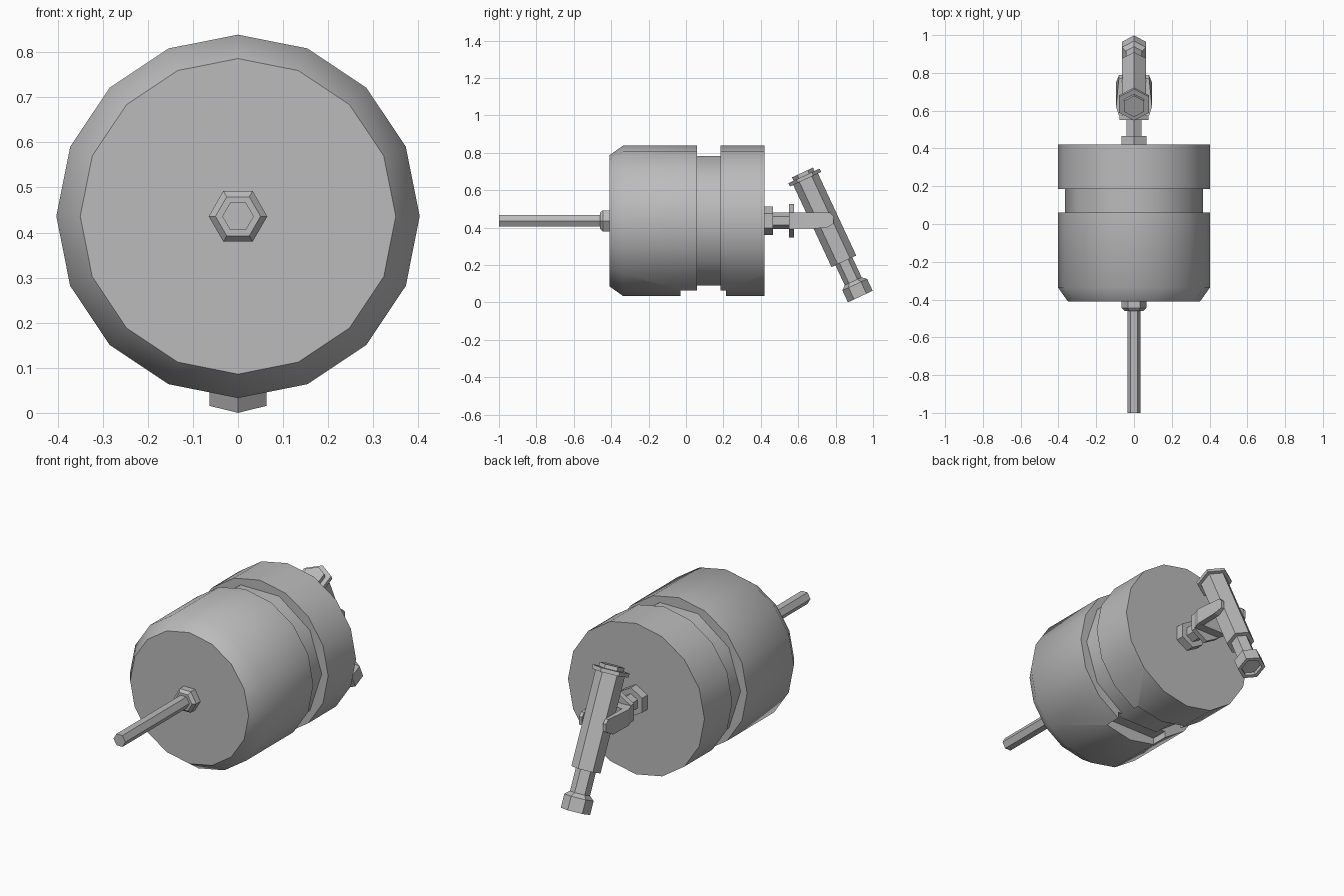
import bpy, bmesh, math
from mathutils import Matrix, Vector

cube = bpy.data.objects.get("Cube")
if cube:
    bpy.data.objects.remove(cube, do_unlink=True)

GREY = (0.5, 0.5, 0.5, 1)
metal = bpy.data.materials.new("plain grey")
metal.use_nodes = True
metal.diffuse_color = GREY
metal.node_tree.nodes["Principled BSDF"].inputs["Base Color"].default_value = GREY

AXIS_Z = 0.436
ALONG_Y = Matrix.Translation((0, 0, AXIS_Z)) @ Matrix.Rotation(math.radians(-90), 4, 'X')
TILTED = Matrix.Translation((0, 0.932, 0.031)) @ Matrix.Rotation(math.radians(25), 4, 'X')


def finish(name, bm, angle):
    bmesh.ops.recalc_face_normals(bm, faces=bm.faces)
    mesh = bpy.data.meshes.new(name)
    bm.to_mesh(mesh)
    bm.free()
    mesh.materials.append(metal)
    ob = bpy.data.objects.new(name, mesh)
    bpy.context.collection.objects.link(ob)
    bpy.ops.object.select_all(action='DESELECT')
    bpy.context.view_layer.objects.active = ob
    ob.select_set(True)
    if angle:
        bpy.ops.object.shade_smooth_by_angle(angle=math.radians(angle))
    return ob


def turned(name, matrix, profile, sides=6, point_up=False, angle=0):
    """Turn (radius, distance) pairs around the local z axis and cap both ends."""
    bm = bmesh.new()
    start = math.pi / 2 if point_up else 0
    rings = []
    for r, t in profile:
        ring = []
        for i in range(sides):
            a = start + math.tau * i / sides
            ring.append(bm.verts.new(matrix @ Vector((r * math.cos(a), r * math.sin(a), t))))
        rings.append(ring)
    for low, high in zip(rings, rings[1:]):
        for i in range(sides):
            j = (i + 1) % sides
            bm.faces.new((low[i], low[j], high[j], high[i]))
    bm.faces.new(rings[0])
    bm.faces.new(rings[-1])
    return finish(name, bm, angle)


def box(name, centre, size):
    bm = bmesh.new()
    bmesh.ops.create_cube(bm, size=1, matrix=Matrix.Translation(centre) @ Matrix.Diagonal((*size, 1)))
    return finish(name, bm, 0)


# Main drum: front shell, recessed core and rear shell
front_shell = turned("front_shell", ALONG_Y, [(0.35, -0.41), (0.403, -0.335), (0.403, 0.06)],
                     16, True, 40)
turned("drum_core", ALONG_Y, [(0.365, 0.04), (0.365, 0.2)], 10, False, 40)
rear_shell = turned("rear_shell", ALONG_Y, [(0.403, 0.185), (0.403, 0.42)], 16, True, 40)

# Pocket under the drum
cutter = box("pocket_cutter", (0, 0.0925, 0), (0.31, 0.245, 0.2))
cutter.hide_render = True
cutter.hide_set(True)
for shell in (front_shell, rear_shell):
    cut = shell.modifiers.new("pocket", 'BOOLEAN')
    cut.operation = 'DIFFERENCE'
    cut.solver = 'EXACT'
    cut.object = cutter

# Front rod and its collar
turned("front_rod", ALONG_Y, [(0.035, -1.0), (0.035, -0.4)])
turned("front_collar", ALONG_Y, [(0.05, -0.46), (0.065, -0.445), (0.065, -0.4)])

# Rear stem
turned("rear_collar", ALONG_Y, [(0.077, 0.41), (0.077, 0.465)], point_up=True)
turned("rear_stem", ALONG_Y, [(0.045, 0.46), (0.045, 0.56)], point_up=True)
turned("stem_flange", ALONG_Y, [(0.09, 0.55), (0.09, 0.577)], point_up=True)

# Fork holding the handle
box("fork_base", (0, 0.6, AXIS_Z), (0.15, 0.05, 0.084))
arm_outline = [(0.575, 0.394), (0.75, 0.397), (0.788, 0.42), (0.788, 0.462), (0.77, 0.48), (0.575, 0.48)]
for side, label in ((1, "left"), (-1, "right")):
    bm = bmesh.new()
    inner = bm.faces.new([bm.verts.new((side * 0.062, y, z)) for y, z in arm_outline])
    outer = bmesh.ops.extrude_face_region(bm, geom=[inner])["geom"]
    for v in (g for g in outer if isinstance(g, bmesh.types.BMVert)):
        v.co.x = side * (0.095 if 0.6 < v.co.y < 0.76 else 0.08)
    # widest part of the arm
    bmesh.ops.bisect_plane(bm, geom=bm.verts[:] + bm.edges[:] + bm.faces[:],
                           plane_co=(0, 0.62, 0), plane_no=(0, 1, 0))
    for v in bm.verts:
        if abs(v.co.y - 0.62) < 0.001 and abs(v.co.x) > 0.07:
            v.co.x = side * 0.095
    finish(label + "_fork_arm", bm, 0)

# Tilted handle, from the foot up
turned("handle_foot", TILTED, [(0.053, 0.02), (0.053, 0), (0.073, 0), (0.073, 0.07), (0.05, 0.09)],
       point_up=True)
turned("handle_neck", TILTED, [(0.05, 0.08), (0.05, 0.22)], point_up=True)
turned("handle_tube", TILTED, [(0.073, 0.208), (0.073, 0.7)], point_up=True)
turned("handle_cap", TILTED, [(0.092, 0.692), (0.092, 0.712)], point_up=True)
turned("handle_plug", TILTED, [(0.062, 0.7), (0.062, 0.732)], point_up=True)
